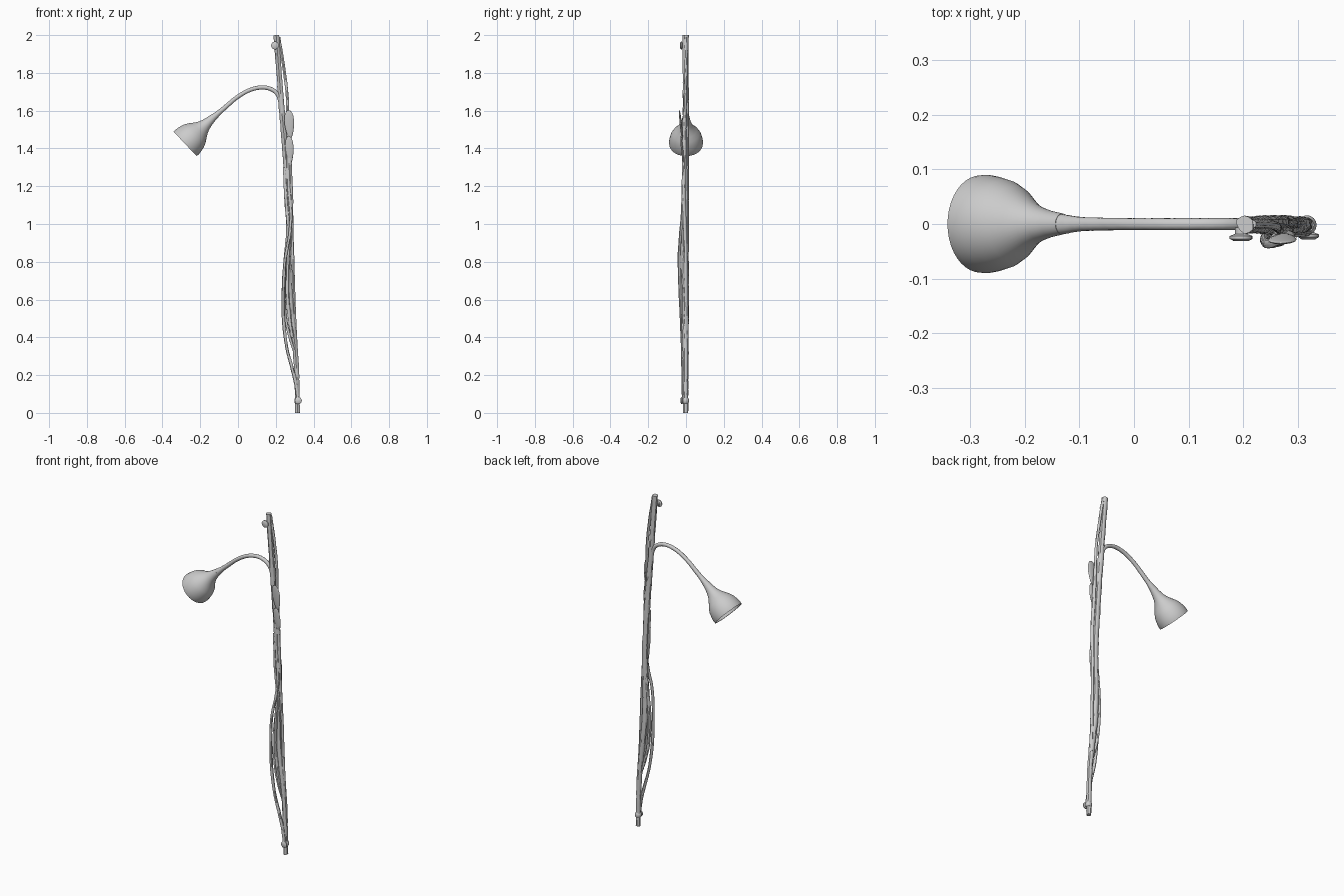
import bpy, bmesh, math, random
from mathutils import Vector, Matrix

if "Cube" in bpy.data.objects:
    bpy.data.objects.remove(bpy.data.objects["Cube"])

random.seed(4)


def finish(name, bm, angle=40):
    bmesh.ops.recalc_face_normals(bm, faces=bm.faces)
    me = bpy.data.meshes.new(name)
    bm.to_mesh(me)
    bm.free()
    ob = bpy.data.objects.new(name, me)
    bpy.context.collection.objects.link(ob)
    bpy.ops.object.select_all(action='DESELECT')
    ob.select_set(True)
    bpy.context.view_layer.objects.active = ob
    bpy.ops.object.shade_smooth_by_angle(angle=math.radians(angle))
    return ob


def spline(pts, steps):
    """Catmull-Rom through (x, y, z, radius) points."""
    p = [Vector(q) for q in pts]
    p = [2 * p[0] - p[1]] + p + [2 * p[-1] - p[-2]]
    out = []
    for i in range(1, len(p) - 2):
        a, b, c, d = p[i - 1:i + 3]
        for s in range(steps):
            t = s / steps
            out.append(0.5 * (2 * b + (c - a) * t + (2 * a - 5 * b + 4 * c - d) * t * t
                              + (3 * b - a - 3 * c + d) * t ** 3))
    return out + [p[-2]]


def tube(name, pts, rough=0.0, sides=12, steps=8):
    path = spline(pts, steps)
    bm = bmesh.new()
    rings = []
    grain = [random.uniform(-rough, rough) for _ in range(sides)]
    for i, q in enumerate(path):
        d = (path[min(i + 1, len(path) - 1)] - path[max(i - 1, 0)]).to_3d().normalized()
        side = Vector((0, 1, 0))
        other = d.cross(side).normalized()
        side = other.cross(d)
        ring = []
        for k in range(sides):
            a = 2 * math.pi * k / sides
            r = q[3] * (1 + grain[k] + random.uniform(-rough, rough) * 0.6)
            ring.append(bm.verts.new(q.to_3d() + (side * math.cos(a) + other * math.sin(a)) * r))
        rings.append(ring)
    for a, b in zip(rings, rings[1:]):
        for k in range(sides):
            j = (k + 1) % sides
            bm.faces.new((a[k], a[j], b[j], b[k]))
    bm.faces.new(rings[0])
    bm.faces.new(rings[-1])
    return finish(name, bm)


def lathe(name, profile, origin, axis, segs=32):
    """Spin (radius, height) pairs about an axis."""
    bm = bmesh.new()
    rings = [[bm.verts.new((r * math.cos(2 * math.pi * k / segs),
                            r * math.sin(2 * math.pi * k / segs), h)) for k in range(segs)]
             for r, h in profile]
    for a, b in zip(rings, rings[1:]):
        for k in range(segs):
            j = (k + 1) % segs
            bm.faces.new((a[k], a[j], b[j], b[k]))
    bm.faces.new(rings[0])
    bm.faces.new(rings[-1])
    rot = Vector(axis).to_track_quat('Z', 'Y').to_matrix().to_4x4()
    bm.transform(Matrix.Translation(origin) @ rot)
    return finish(name, bm)


# Main wooden trunk
tube("trunk", [
    (.315, 0, 0, .013), (.311, 0, .2, .014), (.299, 0, .38, .015), (.274, 0, .6, .017),
    (.266, 0, .8, .016), (.270, 0, 1.0, .017), (.262, 0, 1.2, .017), (.249, 0, 1.4, .017),
    (.232, 0, 1.6, .016), (.217, 0, 1.8, .015), (.202, 0, 2.0, .016)], rough=.14)

# Vines wrapped along the trunk
tube("upper_vine", [
    (.216, 0, 1.99, .008), (.242, 0, 1.83, .008), (.260, -.004, 1.68, .008),
    (.263, -.008, 1.55, .009), (.272, -.010, 1.35, .011), (.282, -.012, 1.15, .010),
    (.284, -.006, 1.0, .009), (.291, 0, .8, .008), (.296, .002, .6, .009),
    (.303, .002, .4, .010), (.312, 0, .2, .010), (.316, 0, .06, .009)], rough=.1, sides=10)
tube("front_vine", [
    (.262, -.012, 1.45, .007), (.268, -.014, 1.2, .010), (.280, -.020, 1.05, .009),
    (.270, -.031, .93, .008), (.250, -.037, .82, .008), (.240, -.034, .68, .008),
    (.240, -.025, .5, .009), (.257, -.020, .35, .008), (.285, -.017, .24, .009),
    (.306, -.015, .15, .009), (.318, -.015, .06, .008)], rough=.1, sides=10)
tube("middle_vine", [
    (.246, -.008, 1.3, .008), (.257, -.012, 1.1, .010), (.272, -.014, .95, .010),
    (.264, -.016, .8, .009), (.262, -.018, .62, .010), (.276, -.017, .48, .009),
    (.288, -.015, .4, .009)], rough=.1, sides=10)
tube("left_vine", [
    (.262, .004, .95, .007), (.249, .002, .8, .009), (.241, -.004, .65, .010),
    (.252, -.006, .5, .009), (.275, -.008, .4, .008), (.296, -.006, .33, .007)],
    rough=.1, sides=10)

# Flat bark leaves on the front
def leaf(name, x, y, z, w, h):
    bm = bmesh.new()
    bmesh.ops.create_uvsphere(bm, u_segments=16, v_segments=10, radius=1)
    for v in bm.verts:
        t = v.co.z
        v.co = Vector((x + v.co.x * w * (1 + .3 * t) - .004 * t,
                       y + v.co.y * .006 - .008 * t, z + t * h))
    return finish(name, bm, 60)

leaf("large_leaf", .272, -.027, 1.525, .025, .078)
leaf("small_leaf", .273, -.020, 1.39, .021, .075)

# Gooseneck arm
tube("gooseneck", [
    (.236, 0, 1.56, .009), (.226, 0, 1.64, .011), (.208, 0, 1.688, .011),
    (.172, 0, 1.715, .011), (.120, 0, 1.723, .011), (.055, 0, 1.706, .011),
    (-.010, 0, 1.667, .011), (-.065, 0, 1.620, .012), (-.100, 0, 1.590, .0135),
    (-.131, 0, 1.563, .019)], rough=.03, sides=16)

# Bell shade, hollow, open toward lower left
outer = [(.019, .205), (.024, .175), (.031, .148), (.040, .127), (.055, .104),
         (.070, .083), (.081, .060), (.087, .035), (.090, .014), (.089, 0)]
inner = [(.085, .001), (.083, .035), (.076, .058), (.063, .082), (.045, .106), (.020, .128)]
lathe("bell_shade", outer + inner, (-.280, 0, 1.424), (.728, 0, .686), 40)

# Fixing knobs at the top and foot
knob = [(.011, 0), (.011, .012), (.021, .016), (.021, .021), (.014, .025)]
lathe("top_knob", knob, (.196, -.006, 1.945), (0, -1, 0), 16)
lathe("foot_knob", [(r * .9, h) for r, h in knob], (.319, -.003, .065), (0, -1, 0), 16)
lathe("foot_collar", [(.013, 0), (.018, .006), (.018, .022), (.013, .03)],
      (.316, -.002, .05), (0, 0, 1), 16)
